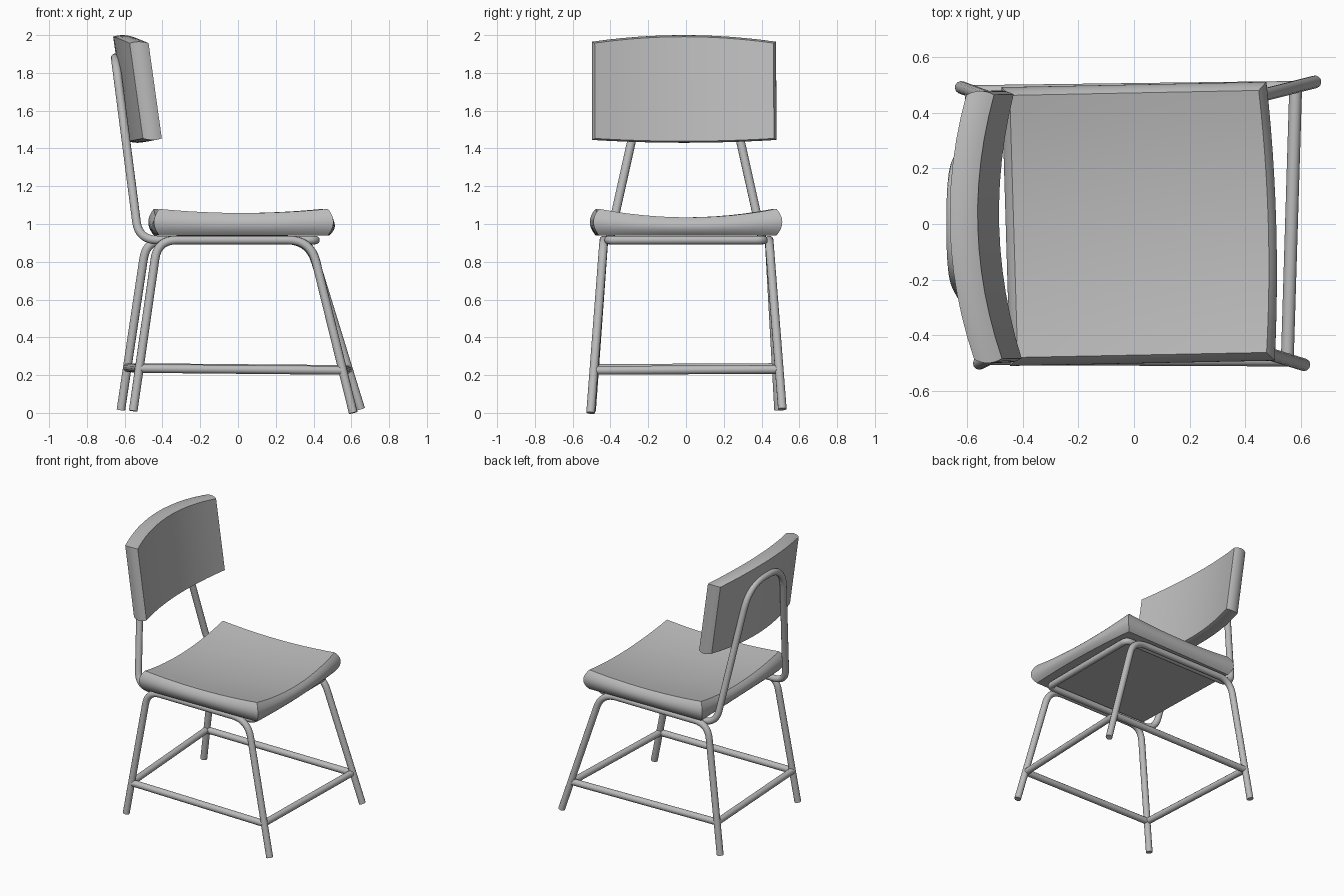
import bpy
import bmesh
from mathutils import Vector

cube = bpy.data.objects.get("Cube")
if cube:
    bpy.data.objects.remove(cube, do_unlink=True)

# One plain grey for the whole chair
GREY = (0.5, 0.5, 0.5, 1)
grey = bpy.data.materials.new("grey")
grey.use_nodes = True
grey.diffuse_color = GREY
grey.node_tree.nodes["Principled BSDF"].inputs["Base Color"].default_value = GREY


def finish(obj, angle):
    """Select the object, make it a mesh and smooth its shading."""
    bpy.ops.object.select_all(action="DESELECT")
    obj.select_set(True)
    bpy.context.view_layer.objects.active = obj
    if obj.type == "CURVE":
        bpy.ops.object.convert(target="MESH")
        obj = bpy.context.object
    bpy.ops.object.shade_smooth_by_angle(angle=angle)


def tube(name, points, fillets=None, radius=0.023, closed=False):
    """Round tube through the points, rounded off at corners by the fillet lengths."""
    pts = [Vector(p) for p in points]
    fillets = fillets or [0] * len(pts)
    path = []
    for i, (p, f) in enumerate(zip(pts, fillets)):
        if not f:
            path.append(p)
            continue
        a = p + (pts[i - 1] - p).normalized() * f
        b = p + (pts[(i + 1) % len(pts)] - p).normalized() * f
        for k in range(9):
            t = k / 8
            path.append(a * (1 - t) ** 2 + p * 2 * t * (1 - t) + b * t * t)
    curve = bpy.data.curves.new(name, "CURVE")
    curve.dimensions = "3D"
    curve.bevel_depth = radius
    curve.bevel_resolution = 4
    curve.use_fill_caps = True
    spline = curve.splines.new("POLY")
    spline.points.add(len(path) - 1)
    for sp, p in zip(spline.points, path):
        sp.co = (*p, 1)
    spline.use_cyclic_u = closed
    curve.materials.append(grey)
    obj = bpy.data.objects.new(name, curve)
    bpy.context.collection.objects.link(obj)
    finish(obj, 0.8)


def cushion(name, shape):
    """Subdivided block whose points, from -1 to 1 on each axis, are moved by shape."""
    bm = bmesh.new()
    bmesh.ops.create_cube(bm, size=2)
    bmesh.ops.subdivide_edges(bm, edges=bm.edges[:], cuts=11, use_grid_fill=True)
    for v in bm.verts:
        x, y, z = shape(*v.co)
        v.co = (x - 0.03 * y, y + 0.02 * x, z)
    bmesh.ops.recalc_face_normals(bm, faces=bm.faces[:])
    mesh = bpy.data.meshes.new(name)
    bm.to_mesh(mesh)
    bm.free()
    mesh.materials.append(grey)
    obj = bpy.data.objects.new(name, mesh)
    bpy.context.collection.objects.link(obj)
    finish(obj, 0.6)


# Dished seat with rounded sides and a bowed front edge
def seat_shape(u, v, w):
    bulge = 1 - 0.06 * w * w
    top = 1.08 - 0.045 * (1 - v * v) - 0.022 * (1 - u * u)
    bow = 0.02 * (1 - v * v) * max(u, 0)
    return 0.015 + 0.475 * u * bulge + bow, 0.5 * v * bulge, 0.94 + (top - 0.94) * (w + 1) / 2


# Curved, leaning backrest with arched top and bottom
def backrest_shape(u, v, w):
    bulge = 1 - 0.03 * u * u
    half = 0.25 + 0.035 * (1 - v * v) if w > 0 else 0.27 + 0.015 * (1 - v * v)
    z = 1.715 + half * w * bulge
    x = -0.572 + 0.05 * u + 0.068 * v * v - 0.139 * (z - 1.715)
    return x, 0.488 * v * bulge, z


cushion("seat", seat_shape)
cushion("backrest", backrest_shape)

# Side frames: back leg, rail under the seat and front leg in one bent tube
tube("right_leg_frame", [(-0.555, -0.5, 0.01), (-0.425, -0.435, 0.915),
                         (0.385, -0.435, 0.915), (0.61, -0.505, 0)], [0, 0.1, 0.12, 0])
tube("left_leg_frame", [(-0.62, 0.49, 0.015), (-0.485, 0.44, 0.915),
                        (0.375, 0.44, 0.915), (0.65, 0.51, 0.02)], [0, 0.1, 0.12, 0])

# Backrest loop: arch behind the back, bent forward under the seat
half_loop = [(-0.65, 0.19, 1.88), (-0.525, 0.405, 0.915), (0.41, 0.41, 0.915)]
other_half = [(x, -y, z) for x, y, z in reversed(half_loop)]
tube("back_support_loop", half_loop + other_half,
     [0.17, 0.1, 0.04, 0.04, 0.1, 0.17], closed=True)

# Stretchers joining the legs near the floor
feet = {"right": (-0.525, -0.483, 0.235), "front": (0.55, -0.488, 0.225),
        "left": (0.58, 0.49, 0.23), "back": (-0.585, 0.475, 0.24)}
corners = list(feet.values())
for i, side in enumerate(feet):
    tube(side + "_stretcher", [corners[i], corners[(i + 1) % 4]])
